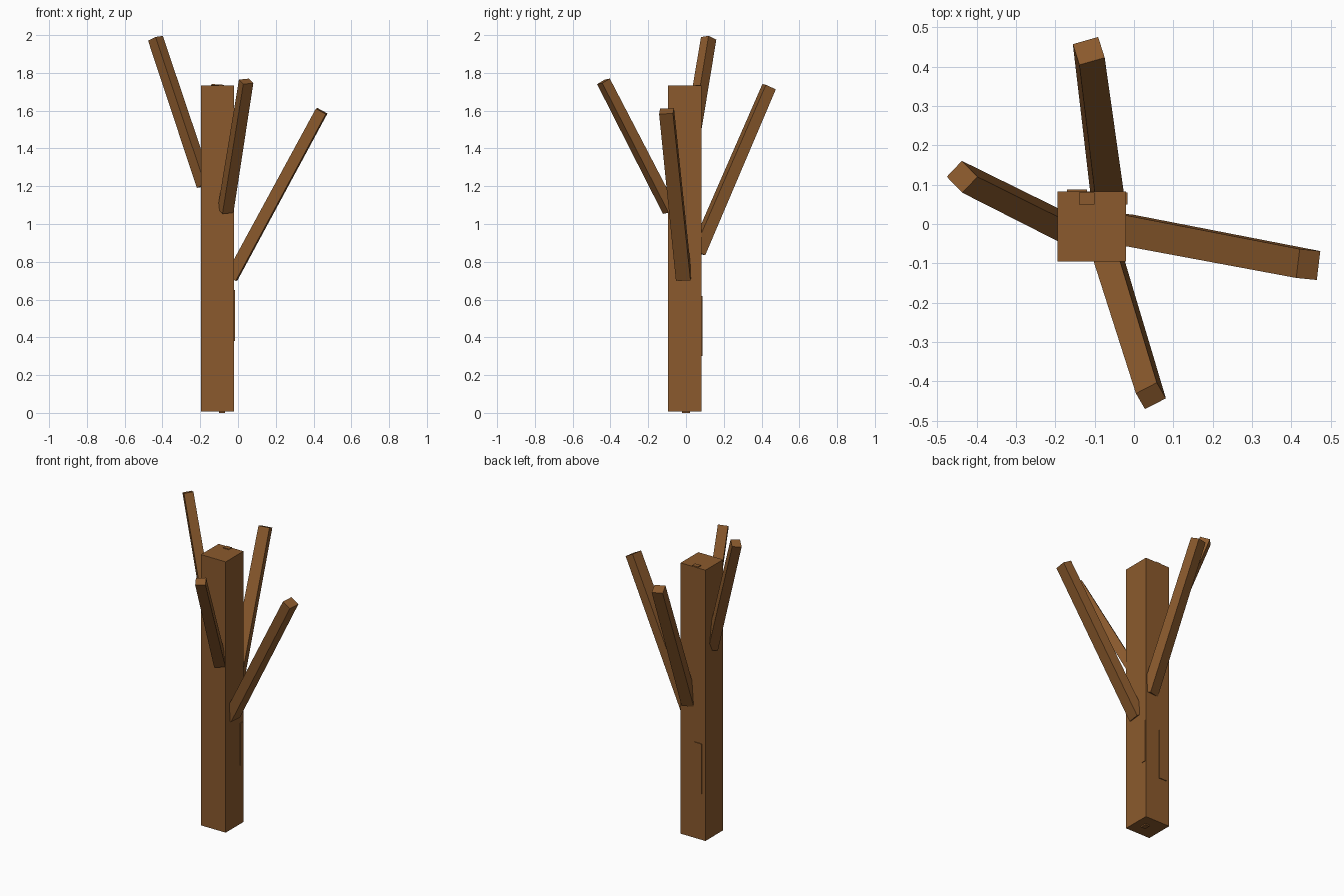
import bpy
from mathutils import Vector

if "Cube" in bpy.data.objects:
    bpy.data.objects.remove(bpy.data.objects["Cube"])

bark = bpy.data.materials.new("brown_bark")
bark.diffuse_color = (0.258, 0.102, 0.026, 1)
bark.use_nodes = True
bark.node_tree.nodes["Principled BSDF"].inputs["Base Color"].default_value = bark.diffuse_color


def make(name, verts, faces):
    me = bpy.data.meshes.new(name)
    me.from_pydata(verts, [], faces)
    me.materials.append(bark)
    ob = bpy.data.objects.new(name, me)
    bpy.context.collection.objects.link(ob)
    return ob


BOX = [(3, 2, 1, 0), (4, 5, 6, 7), (0, 1, 5, 4), (1, 2, 6, 5), (2, 3, 7, 6), (3, 0, 4, 7)]


def block(name, lo, hi):
    (x0, y0, z0), (x1, y1, z1) = lo, hi
    make(name, [(x, y, z) for z in (z0, z1)
                for x, y in ((x0, y0), (x1, y0), (x1, y1), (x0, y1))], BOX)


def branch(name, base, tip, side, wu, wv, flare=1.05):
    """Square beam from base to tip; side sets the roll."""
    base, tip = Vector(base), Vector(tip)
    axis = (tip - base).normalized()
    u = Vector(side)
    u = (u - axis * u.dot(axis)).normalized()
    v = axis.cross(u)
    verts = []
    for p, s in ((base, flare), (tip, 1)):
        for a, b in ((-1, -1), (1, -1), (1, 1), (-1, 1)):
            verts.append(p + u * (a * s * wu / 2) + v * (b * s * wv / 2))
    make(name, verts, BOX)


# trunk, with thin splinters of bark on its faces and ends
block("trunk", (-0.195, -0.095, 0.008), (-0.02, 0.083, 1.732))
block("bark_foot", (-0.10, -0.02, 0.0), (-0.07, 0.02, 0.012))
block("bark_top", (-0.14, 0.05, 1.72), (-0.10, 0.08, 1.737))
block("bark_back", (-0.17, 0.08, 0.30), (-0.12, 0.088, 0.62))
block("bark_right", (-0.03, 0.05, 0.38), (-0.016, 0.08, 0.65))

# four branches
branch("left_branch", (-0.177, -0.01, 1.205), (-0.437, 0.12, 1.983), (0.72, 0.70, 0), 0.056, 0.06)
branch("right_branch", (-0.035, -0.012, 0.715), (0.443, -0.103, 1.598), (0.1, 1, 0), 0.074, 0.06)
branch("back_branch", (-0.066, 0.062, 0.85), (-0.115, 0.44, 1.727), (0.95, 0.3, 0), 0.067, 0.06, 1.12)
branch("front_branch", (-0.066, -0.085, 1.07), (0.043, -0.437, 1.755), (0.86, 0.5, 0), 0.06, 0.052, 1.1)
